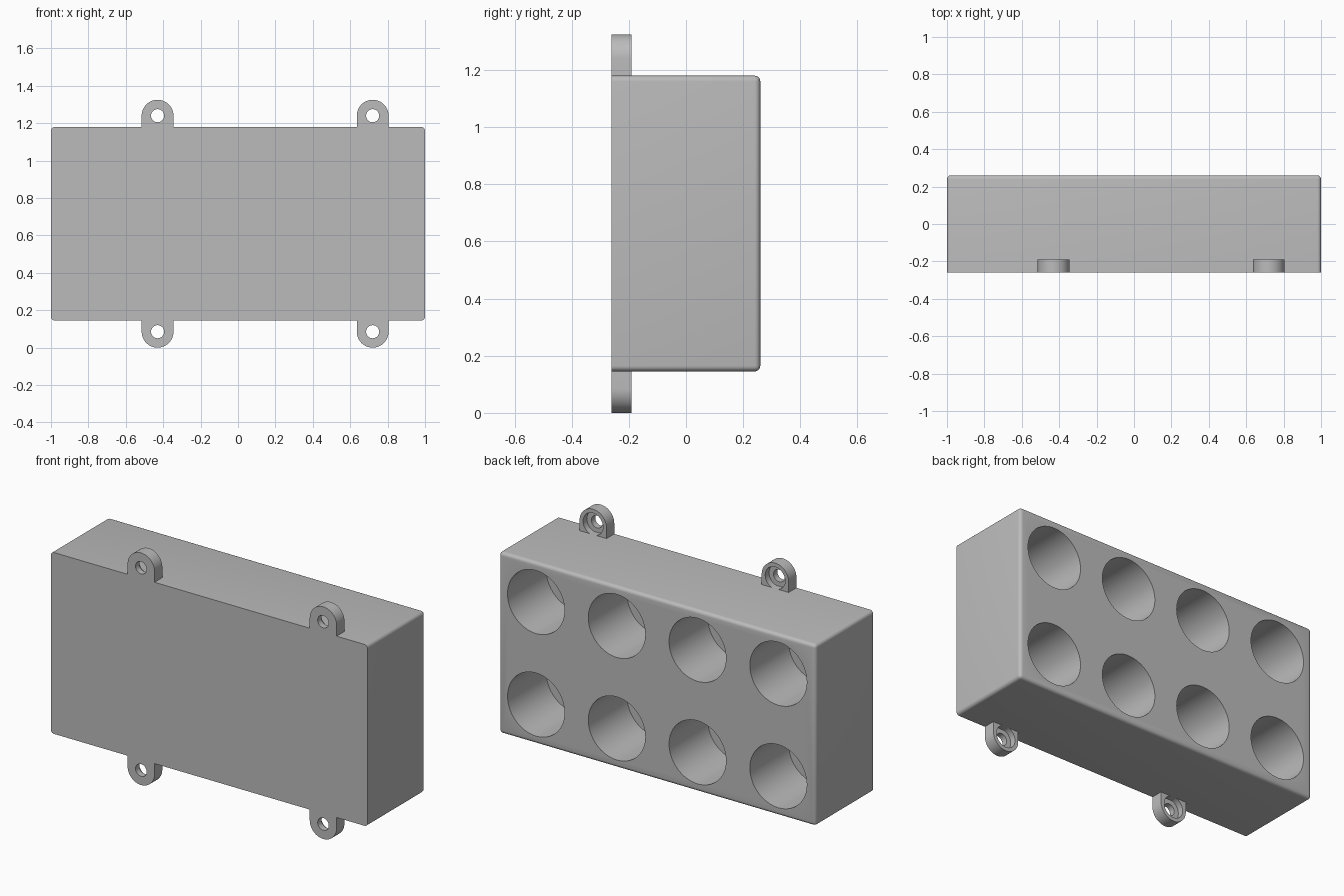
import bpy, bmesh, math
from mathutils import Matrix, Vector

old = bpy.data.objects.get("Cube")
if old:
    bpy.data.objects.remove(old, do_unlink=True)

grey = bpy.data.materials.new("plain grey")
grey.use_nodes = True
colour = (0.5, 0.5, 0.5, 1)
grey.diffuse_color = colour
grey.node_tree.nodes["Principled BSDF"].inputs["Base Color"].default_value = colour

FRONT, BACK = -0.26, 0.26
BOTTOM, TOP = 0.145, 1.18
MID = (BOTTOM + TOP) / 2
TAB_BACK, TAB_RADIUS = -0.19, 0.085


def make_object(name, bm):
    bmesh.ops.recalc_face_normals(bm, faces=bm.faces)
    mesh = bpy.data.meshes.new(name)
    bm.to_mesh(mesh)
    bm.free()
    mesh.materials.append(grey)
    obj = bpy.data.objects.new(name, mesh)
    bpy.context.collection.objects.link(obj)
    return obj


def add_cylinder(bm, x, z, radius, y0, y1, segments=64):
    """Cylinder lying along y."""
    place = Matrix.Translation((x, (y0 + y1) / 2, z)) @ Matrix.Rotation(math.pi / 2, 4, "X")
    bmesh.ops.create_cone(bm, cap_ends=True, segments=segments, radius1=radius,
                          radius2=radius, depth=y1 - y0, matrix=place)


def cut(obj, bm):
    """Subtract the solids in bm, then discard the cutter."""
    cutter = make_object("cutter", bm)
    cutter.hide_render = True
    mod = obj.modifiers.new("holes", "BOOLEAN")
    mod.operation, mod.solver, mod.object = "DIFFERENCE", "EXACT", cutter
    bpy.context.view_layer.objects.active = obj
    bpy.ops.object.modifier_apply(modifier=mod.name)
    bpy.data.objects.remove(cutter, do_unlink=True)


def smooth(obj):
    bpy.ops.object.select_all(action="DESELECT")
    obj.select_set(True)
    bpy.context.view_layer.objects.active = obj
    bpy.ops.object.shade_smooth_by_angle(angle=math.radians(35))


# Block: every edge rounded except those around the flat front
bm = bmesh.new()
bmesh.ops.create_cube(bm, size=1, matrix=Matrix.Translation((0, 0, MID))
                      @ Matrix.Diagonal((2, BACK - FRONT, TOP - BOTTOM, 1)))
edges = [e for e in bm.edges if any(v.co.y > 0 for v in e.verts)]
bmesh.ops.bevel(bm, geom=edges, offset=0.02, segments=5, profile=0.5, affect="EDGES")
block = make_object("block", bm)

# Two rows of four blind round pockets in the back
bm = bmesh.new()
for row in (-1, 1):
    for column in range(4):
        add_cylinder(bm, (column - 1.5) * 0.51, MID + row * 0.2925, 0.18, BACK - 0.35, BACK + 0.1)
cut(block, bm)
smooth(block)


# Mounting tabs: arch outline, screw hole and wider recess from behind
def make_tab(name, x, side):
    edge_z = TOP if side > 0 else BOTTOM
    hole_z = edge_z + side * 0.06
    bm = bmesh.new()
    outline = [(x + TAB_RADIUS, edge_z)]
    for i in range(33):
        a = math.pi * i / 32
        outline.append((x + TAB_RADIUS * math.cos(a), hole_z + side * TAB_RADIUS * math.sin(a)))
    outline.append((x - TAB_RADIUS, edge_z))
    face = bm.faces.new([bm.verts.new((px, FRONT, pz)) for px, pz in outline])
    grown = bmesh.ops.extrude_face_region(bm, geom=[face])
    verts = [g for g in grown["geom"] if isinstance(g, bmesh.types.BMVert)]
    bmesh.ops.translate(bm, verts=verts, vec=Vector((0, TAB_BACK - FRONT, 0)))
    tab = make_object(name, bm)
    for radius, start in ((0.035, FRONT - 0.1), (0.063, -0.225)):
        bm = bmesh.new()
        add_cylinder(bm, x, hole_z, radius, start, TAB_BACK + 0.1, 48)
        cut(tab, bm)
    smooth(tab)


for side, level in ((1, "top"), (-1, "bottom")):
    make_tab(level + "_right_tab", -0.43, side)
    make_tab(level + "_left_tab", 0.72, side)
